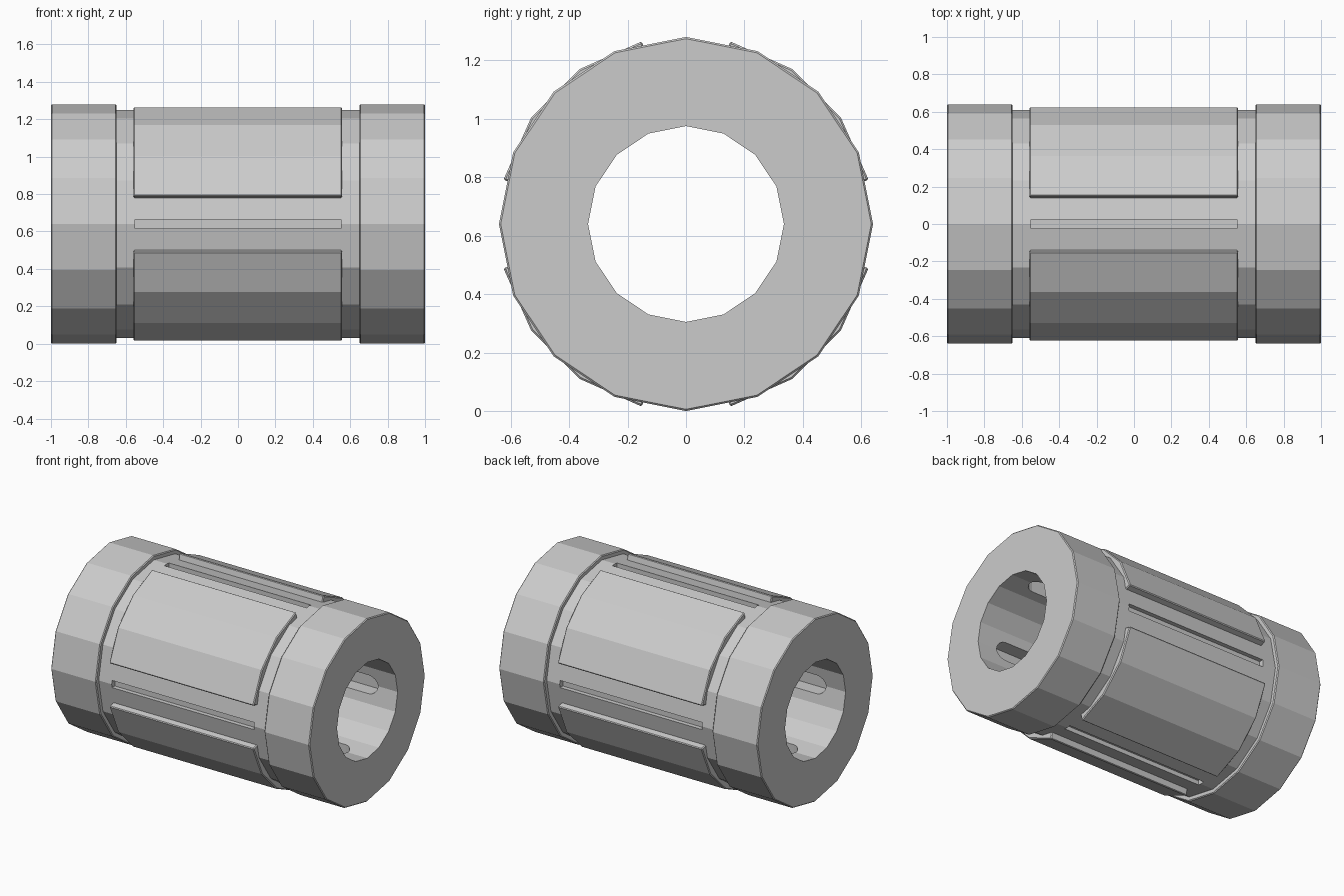
import bpy, bmesh, math
from mathutils import Matrix, Vector

if "Cube" in bpy.data.objects:
    bpy.data.objects.remove(bpy.data.objects["Cube"])

R = 0.64                     # outer radius, also height of the axis
SIDES = 16

steel = bpy.data.materials.new("grey steel")
steel.use_nodes = True
steel.diffuse_color = (0.6, 0.6, 0.6, 1)
steel.node_tree.nodes["Principled BSDF"].inputs["Base Color"].default_value = (0.6, 0.6, 0.6, 1)


def finish(name, bm):
    bmesh.ops.recalc_face_normals(bm, faces=bm.faces)
    mesh = bpy.data.meshes.new(name)
    bm.to_mesh(mesh)
    bm.free()
    mesh.materials.append(steel)
    obj = bpy.data.objects.new(name, mesh)
    bpy.context.collection.objects.link(obj)
    obj.location.z = R
    return obj


def around(angle, radius, x):
    return Vector((x, radius * math.sin(angle), radius * math.cos(angle)))


def lathe(name, profile):
    """Revolve a closed (x, radius) profile about the x axis."""
    bm = bmesh.new()
    rings = [[bm.verts.new(around(2 * math.pi * i / SIDES, r, x)) for x, r in profile]
             for i in range(SIDES)]
    n = len(profile)
    for i in range(SIDES):
        a, b = rings[i], rings[(i + 1) % SIDES]
        for j in range(n):
            k = (j + 1) % n
            bm.faces.new((a[j], a[k], b[k], b[j]))
    return finish(name, bm)


def prism(bm, outline, offset, turn):
    """Extrude an outline by an offset, then turn it about the x axis."""
    low = [bm.verts.new(p) for p in outline]
    high = [bm.verts.new(Vector(p) + Vector(offset)) for p in outline]
    n = len(low)
    bm.faces.new(low)
    bm.faces.new(high[::-1])
    for i in range(n):
        j = (i + 1) % n
        bm.faces.new((low[i], low[j], high[j], high[i]))
    bmesh.ops.rotate(bm, verts=low + high, cent=(0, 0, 0),
                     matrix=Matrix.Rotation(turn, 3, 'X'))


def slot_outline(half_length, half_width, z, steps=8):
    """Long outline with round ends."""
    pts = []
    for side in (1, -1):
        for i in range(steps + 1):
            a = math.pi * i / steps - math.pi / 2
            pts.append((side * (half_length - half_width + half_width * math.cos(a)),
                        side * half_width * math.sin(a), z))
    return pts


# Sleeve with thick end collars, neck grooves and a clear bore
bore, neck, c = 0.335, 0.61, 0.006
half = [(0.56, neck), (0.65, neck), (0.65, R - c), (0.65 + c, R),
        (1 - c, R), (1, R - c), (1, bore)]
sleeve = lathe("sleeve", half + [(-x, r) for x, r in reversed(half)])

# Ball slots inside the bore and narrow seams outside, cut at each quarter
cut = bmesh.new()
for q in range(4):
    turn = q * math.pi / 2
    prism(cut, slot_outline(0.85, 0.065, 0.25), (0, 0, 0.17), turn)
    seam = [(-0.55, -0.025, 0.575), (0.55, -0.025, 0.575),
            (0.55, 0.025, 0.575), (-0.55, 0.025, 0.575)]
    prism(cut, seam, (0, 0, 0.1), turn)
cutter = finish("slot_cutter", cut)
cutter.hide_render = True
mod = sleeve.modifiers.new("slots", 'BOOLEAN')
mod.operation, mod.solver, mod.object = 'DIFFERENCE', 'EXACT', cutter
bpy.context.view_layer.objects.active = sleeve
bpy.ops.object.modifier_apply(modifier=mod.name)
bpy.data.objects.remove(cutter)

# Four raised bearing plates, each of three flat strips
for q, name in enumerate(("back_upper", "back_lower", "front_lower", "front_upper")):
    angles = [math.radians(13.5 + 21 * i) for i in range(4)]
    outline = [around(a, 0.643, -0.56) for a in angles]
    outline += [around(a, 0.56, -0.56) for a in reversed(angles)]
    bm = bmesh.new()
    prism(bm, outline, (1.117, 0, 0), -q * math.pi / 2)
    plate = finish(name + "_plate", bm)
    bevel = plate.modifiers.new("edge", 'BEVEL')
    bevel.width, bevel.segments = 0.006, 1
    bevel.limit_method, bevel.angle_limit = 'ANGLE', math.radians(40)
